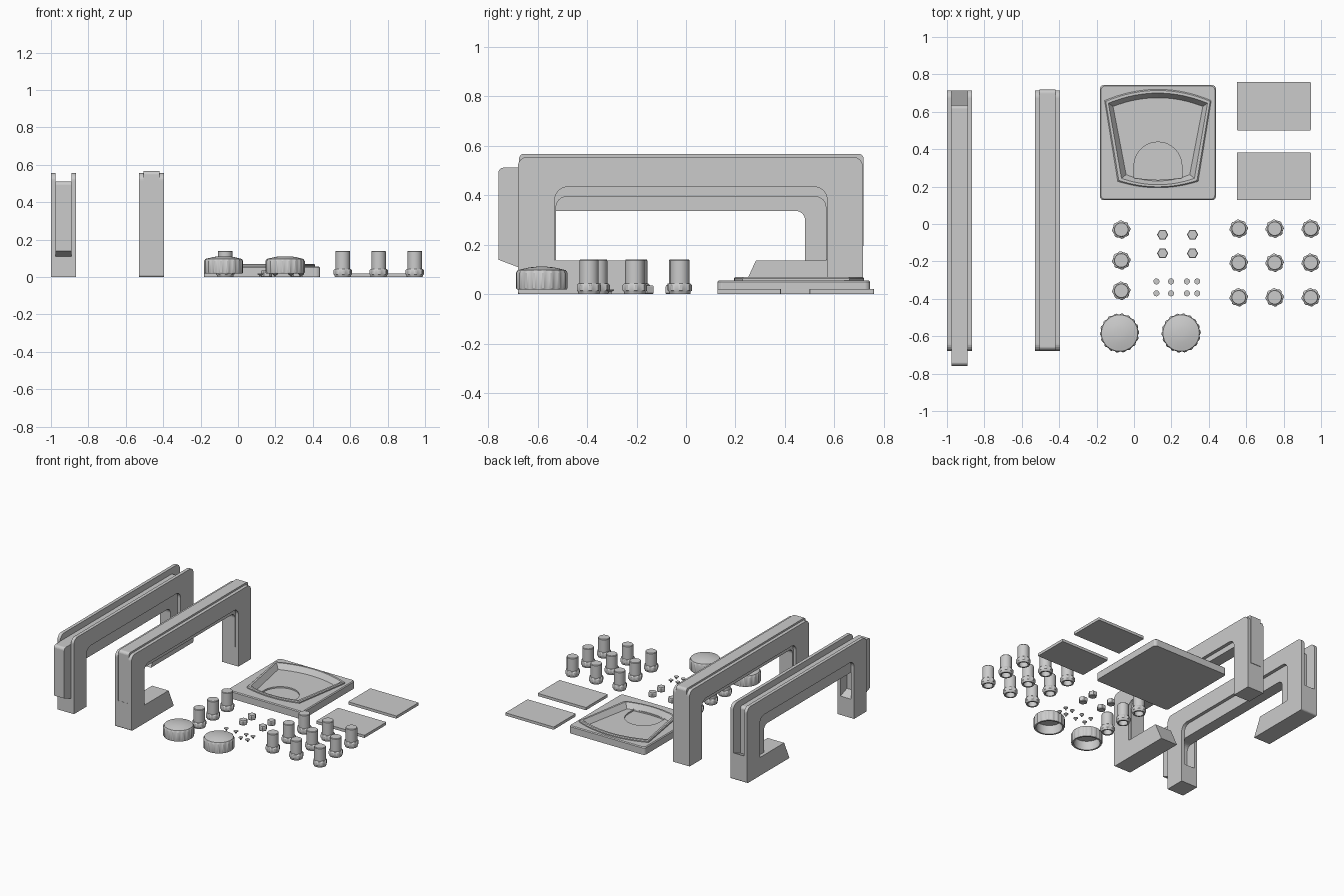
import bpy, bmesh
from math import sin, cos, pi, tan
from mathutils import Vector

if "Cube" in bpy.data.objects:
    bpy.data.objects.remove(bpy.data.objects["Cube"])


def loft(name, loops, smooth=False):
    """Bridge equal-length closed loops and cap both ends."""
    bm = bmesh.new()
    rings = [[bm.verts.new(p) for p in lp] for lp in loops]
    n = len(rings[0])
    for a, b in zip(rings, rings[1:]):
        for i in range(n):
            j = (i + 1) % n
            bm.faces.new((a[i], a[j], b[j], b[i]))
    bm.faces.new(rings[0][::-1])
    bm.faces.new(rings[-1])
    bmesh.ops.recalc_face_normals(bm, faces=bm.faces)
    me = bpy.data.meshes.new(name)
    bm.to_mesh(me)
    bm.free()
    ob = bpy.data.objects.new(name, me)
    bpy.context.collection.objects.link(ob)
    if smooth:
        bpy.ops.object.select_all(action='DESELECT')
        ob.select_set(True)
        bpy.context.view_layer.objects.active = ob
        bpy.ops.object.shade_smooth_by_angle(angle=0.5)
    return ob


def boolean(ob, tool, op='DIFFERENCE'):
    tool.hide_render = True
    m = ob.modifiers.new("cut", 'BOOLEAN')
    m.operation, m.object, m.solver = op, tool, 'EXACT'
    bpy.context.view_layer.objects.active = ob
    bpy.ops.object.modifier_apply(modifier=m.name)
    bpy.data.objects.remove(tool)


def rounded(pts, steps=6):
    """2D outline from (a, b, radius) corners."""
    out = []
    for i, (a, b, r) in enumerate(pts):
        p = Vector((a, b))
        if r == 0:
            out.append(p)
            continue
        u = (Vector(pts[i - 1][:2]) - p).normalized()
        v = (Vector(pts[(i + 1) % len(pts)][:2]) - p).normalized()
        half = u.angle(v) / 2
        c = p + (u + v).normalized() * (r / sin(half))
        s, e = p + u * (r / tan(half)) - c, p + v * (r / tan(half)) - c
        for k in range(steps + 1):
            t = k / steps
            out.append(c + (s * (1 - t) + e * t).normalized() * r)
    return out


def side_prism(name, pts, x0, x1):
    return loft(name, [[(x, p[0], p[1]) for p in pts] for x in (x0, x1)])


def slab(name, x0, x1, y0, y1, z1, r, inset=0.0):
    def ring(d, z):
        return [(p.x, p.y, z) for p in rounded(
            [(x0 + d, y0 + d, r), (x1 - d, y0 + d, r), (x1 - d, y1 - d, r), (x0 + d, y1 - d, r)], 4)]
    return loft(name, [ring(0, 0), ring(0, z1 - inset), ring(inset, z1)])


def lathe(name, x, y, rings, n=32, smooth=True):
    """Rings are (radius, z, flute depth)."""
    loops = [[(x + (r - (f if i % 4 > 1 else 0)) * cos(2 * pi * i / n),
               y + (r - (f if i % 4 > 1 else 0)) * sin(2 * pi * i / n), z)
              for i in range(n)] for r, z, f in rings]
    return loft(name, loops, smooth)


# Handle frames: slotted C shapes, foot at one end
def handle(tag, x, flip, dy, dz):
    frame = [(-.68, 0, .012), (-.185, 0, 0), (-.247, .135, 0), (-.53, .135, 0),
             (-.53, .433, .05), (.57, .433, .05), (.57, 0, 0), (.715, 0, 0),
             (.715, .555, .04), (-.68, .555, .04)]
    if flip:
        frame = [(.035 - a, b, r) for a, b, r in frame]
    ob = side_prism("handle_frame_" + tag, rounded(frame), x - .0675, x + .0675)
    slot = [(-.83, .257), (-.53, .137), (.565, .137), (.865, .257), (.865, .8), (-.83, .8)]
    boolean(ob, side_prism("slot_cutter", slot, x - .0435, x + .0435))
    # U-shaped insert sliding in the slot
    ins = [(-.675, .195, 0), (-.525, .138, 0), (-.525, .393, .04), (.565, .393, .04),
           (.565, .138, 0), (.718, .195, 0), (.718, .567, .02), (-.675, .567, .02)]
    ins = [(p.x + dy, p.y + dz) for p in rounded(ins)]
    side_prism("handle_insert_" + tag, ins, x - .0425, x + .0425)


handle("left", -.9325, True, -.083, -.056)
handle("right", -.4625, False, 0, 0)


# Base plate with raised fan-shaped rim and recess
def fan(d, z):
    n, pts = 16, []
    for k in range(n + 1):
        t = 1 - 2 * k / n
        pts.append((.128 + (.285 - d) * t, .66 - d * .7 + (.06 - d * .3) * (1 - t * t), z))
    for k in range(n + 1):
        t = -1 + 2 * k / n
        pts.append((.128 + (.215 - d) * t, .228 + d * .8 - .034 * (1 - t * t), z))
    return pts


plate = slab("dish_plate", -.182, .438, .127, .743, .056, .02, .006)
boolean(plate, loft("rim", [fan(0, .03), fan(0, .064), fan(.006, .07)]), 'UNION')
boolean(plate, loft("recess_cutter", [fan(.045, .032), fan(.02, .0701), fan(.02, .1)]))
arch = [(.128 + .128 * cos(pi * k / 20), .31 + .128 * sin(pi * k / 20)) for k in range(21)]
arch += [(0, .245), (.128, .236), (.256, .245)]
boolean(plate, loft("scoop_cutter", [[(a, b, z) for a, b in arch] for z in (.022, .05)]))

# Thin flat panels
slab("panel_back", .55, .945, .50, .76, .02, .006)
slab("panel_front", .55, .945, .127, .383, .02, .003)

# Hollow knobs with fluted flange
spots = [(-.068, y) for y in (-.03, -.195, -.357)]
spots += [(x, y) for x in (.56, .752, .945) for y in (-.025, -.207, -.392)]
for i, (x, y) in enumerate(spots):
    lathe("knob_%d" % i, x, y, [
        (.031, .12, 0), (.031, .0, 0), (.042, 0, 0), (.044, .01, 0), (.049, .014, .004),
        (.049, .036, .004), (.044, .042, 0), (.039, .044, 0), (.039, .136, 0), (.036, .14, 0)])

# Large fluted caps, hollow underneath
for i, x in enumerate((-.077, .252)):
    lathe("cap_%d" % i, x, -.583, [
        (.088, .085, 0), (.088, .018, 0), (.1, .018, 0), (.105, .024, .005),
        (.105, .085, .005), (.097, .097, 0), (.08, .101, 0), (.05, .108, 0), (.02, .111, 0)], 72)

# Small hex nuts
for i, (x, y) in enumerate([(a, b) for a in (.153, .313) for b in (-.057, -.157)]):
    lathe("hex_nut_%d" % i, x, y, [(.026, 0, 0), (.03, .004, 0), (.03, .03, 0), (.026, .035, 0)], 6, False)

# Tiny countersunk pins
for i, (x, y) in enumerate([(a, b) for a in (.12, .198, .283, .338) for b in (-.307, -.371)]):
    lathe("pin_%d" % i, x, y, [(.005, 0, 0), (.006, .008, 0), (.016, .016, 0), (.016, .019, 0)], 16)
